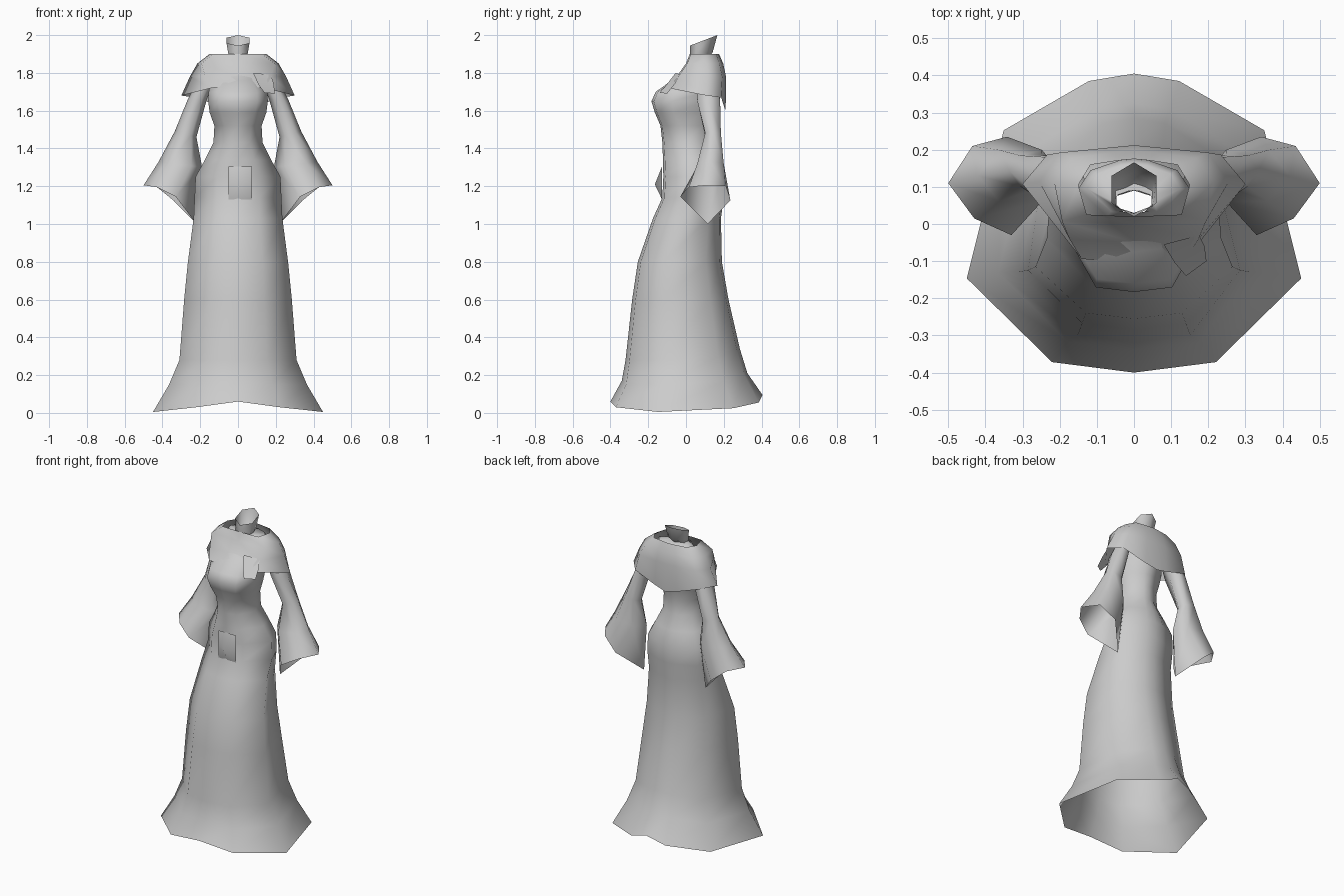
import bpy, bmesh, math
from mathutils import Vector

cube = bpy.data.objects.get("Cube")
if cube:
    bpy.data.objects.remove(cube)

cloth = bpy.data.materials.new("grey cloth")
cloth.use_nodes = True
cloth.diffuse_color = (0.6, 0.6, 0.6, 1)
bsdf = next(n for n in cloth.node_tree.nodes if n.type == 'BSDF_PRINCIPLED')
bsdf.inputs["Base Color"].default_value = cloth.diffuse_color
bsdf.inputs["Roughness"].default_value = 0.8


def loft(name, rings, closed=True):
    """Skin a list of equally long point rows with quads, leaving the ends open."""
    bm = bmesh.new()
    rows = [[bm.verts.new(p) for p in ring] for ring in rings]
    n = len(rows[0])
    for a, b in zip(rows, rows[1:]):
        for i in range(n if closed else n - 1):
            j = (i + 1) % n
            bm.faces.new((a[i], a[j], b[j], b[i]))
    if closed:
        bmesh.ops.recalc_face_normals(bm, faces=bm.faces)
    mesh = bpy.data.meshes.new(name)
    bm.to_mesh(mesh)
    bm.free()
    mesh.materials.append(cloth)
    for face in mesh.polygons:
        face.use_smooth = True
    obj = bpy.data.objects.new(name, mesh)
    bpy.context.collection.objects.link(obj)
    return obj


def body_ring(z, w, front, back, q=0.49, side=-0.37, corner=0.62, lift=(0,) * 6):
    """Ten-sided section: half width, front and back y, front corner x,
    side and back corner y, and a height offset per corner."""
    cy, hd = (front + back) / 2, (back - front) / 2
    half = [(0, -1), (q, -0.93), (1, side), (0.78, corner), (0.27, 0.95), (0, 1)]
    right = [Vector((x * w, cy + y * hd, z + dz)) for (x, y), dz in zip(half, lift)]
    left = [Vector((-p.x, p.y, p.z)) for p in right[4:0:-1]]
    return right + left


# Gown from the flared hem up to the shoulders
loft("gown", [
    body_ring(0, 0.45, -0.40, 0.405, lift=(0.06, 0.03, 0.005, 0.025, 0.055, 0.095)),
    body_ring(0.15, 0.365, -0.34, 0.325, lift=(0.02, 0, 0, 0.02, 0.05, 0.06)),
    body_ring(0.28, 0.31, -0.32, 0.285, lift=(0, 0, 0, 0.02, 0.05, 0.06)),
    body_ring(0.60, 0.285, -0.285, 0.225),
    body_ring(0.80, 0.265, -0.255, 0.19),
    body_ring(1.03, 0.235, -0.175, 0.185, side=-0.25),
    body_ring(1.14, 0.23, -0.125, 0.20, side=-0.1),
    body_ring(1.25, 0.225, -0.12, 0.20, side=-0.1),
    body_ring(1.34, 0.175, -0.122, 0.175, side=-0.1),
    body_ring(1.43, 0.13, -0.125, 0.14, side=-0.1),
    body_ring(1.52, 0.125, -0.135, 0.14, q=0.55, side=-0.2),
    body_ring(1.59, 0.15, -0.165, 0.15, q=0.6),
    body_ring(1.65, 0.158, -0.183, 0.17, q=0.65),
    body_ring(1.70, 0.155, -0.16, 0.175, q=0.65),
    body_ring(1.76, 0.15, -0.075, 0.175, side=-0.1),
    body_ring(1.84, 0.15, 0.015, 0.175, side=0),
    body_ring(1.88, 0.125, 0.03, 0.16, side=0),
    body_ring(1.885, 0.055, 0.03, 0.09, side=0),
])

# Shoulder cape, boxy at the collar and longer behind
loft("shoulder_cape", [
    body_ring(1.90, 0.15, 0.02, 0.175, q=0.85, side=0.1, corner=0.8),
    body_ring(1.85, 0.215, 0.0, 0.197, q=0.9, side=0.15, corner=0.8),
    body_ring(1.78, 0.255, -0.05, 0.212, q=0.68, side=0.25, corner=0.85),
    body_ring(1.68, 0.30, -0.105, 0.21, q=0.47, side=0.35, corner=0.85,
              lift=(0.055, 0.04, 0, -0.01, -0.06, -0.08)),
])

# Loose end of the cape on the chest
loft("cape_flap", [
    [(0.08, -0.055, 1.80), (0.175, -0.03, 1.79)],
    [(0.11, -0.105, 1.735), (0.19, -0.06, 1.74)],
    [(0.14, -0.14, 1.695), (0.195, -0.10, 1.69)],
], closed=False)


# Open hexagonal neck, leaning back to a slanted top
def neck_ring(r, depth, y, z, tilt):
    pts = []
    for i in range(6):
        a = math.radians(60 * i - 90)
        pts.append((r * math.cos(a), y + depth * math.sin(a), z + tilt * math.sin(a)))
    return pts


loft("neck", [neck_ring(0.055, 0.03, 0.06, 1.87, 0),
              neck_ring(0.06, 0.06, 0.08, 1.905, 0),
              neck_ring(0.07, 0.073, 0.093, 1.972, 0.028)])


# Flared open sleeves, mirrored left and right
def sleeve_ring(outer, inner, y, depth):
    (xo, zo), (xi, zi) = outer, inner
    pts = []
    for i in range(6):
        c, s = math.cos(math.pi * i / 3), math.sin(math.pi * i / 3)
        pts.append(Vector(((xo + xi) / 2 + c * (xo - xi) / 2, y + s * depth,
                           (zo + zi) / 2 + c * (zo - zi) / 2)))
    return pts


cuff = [(0.50, 0.11, 1.205), (0.435, 0.21, 1.20), (0.342, 0.235, 1.125),
        (0.22, 0.115, 1.0), (0.33, -0.03, 1.145), (0.43, 0.015, 1.195)]
sleeve = [
    sleeve_ring((0.21, 1.77), (0.13, 1.74), 0.115, 0.055),
    sleeve_ring((0.27, 1.65), (0.165, 1.66), 0.12, 0.07),
    sleeve_ring((0.335, 1.49), (0.22, 1.46), 0.143, 0.048),
    sleeve_ring((0.42, 1.33), (0.19, 1.30), 0.13, 0.08),
    [Vector(p) for p in cuff],
]
for label, sx in (("left", 1), ("right", -1)):
    loft(label + "_sleeve", [[(sx * p.x, p.y, p.z) for p in ring] for ring in sleeve])

# Small panel at the waist, raised in the middle
loft("waist_panel", [[(-0.05, -0.127, z), (0.012, y, z), (0.075, -0.127, z)]
                     for y, z in ((-0.127, 1.305), (-0.165, 1.21), (-0.127, 1.13))],
     closed=False)
